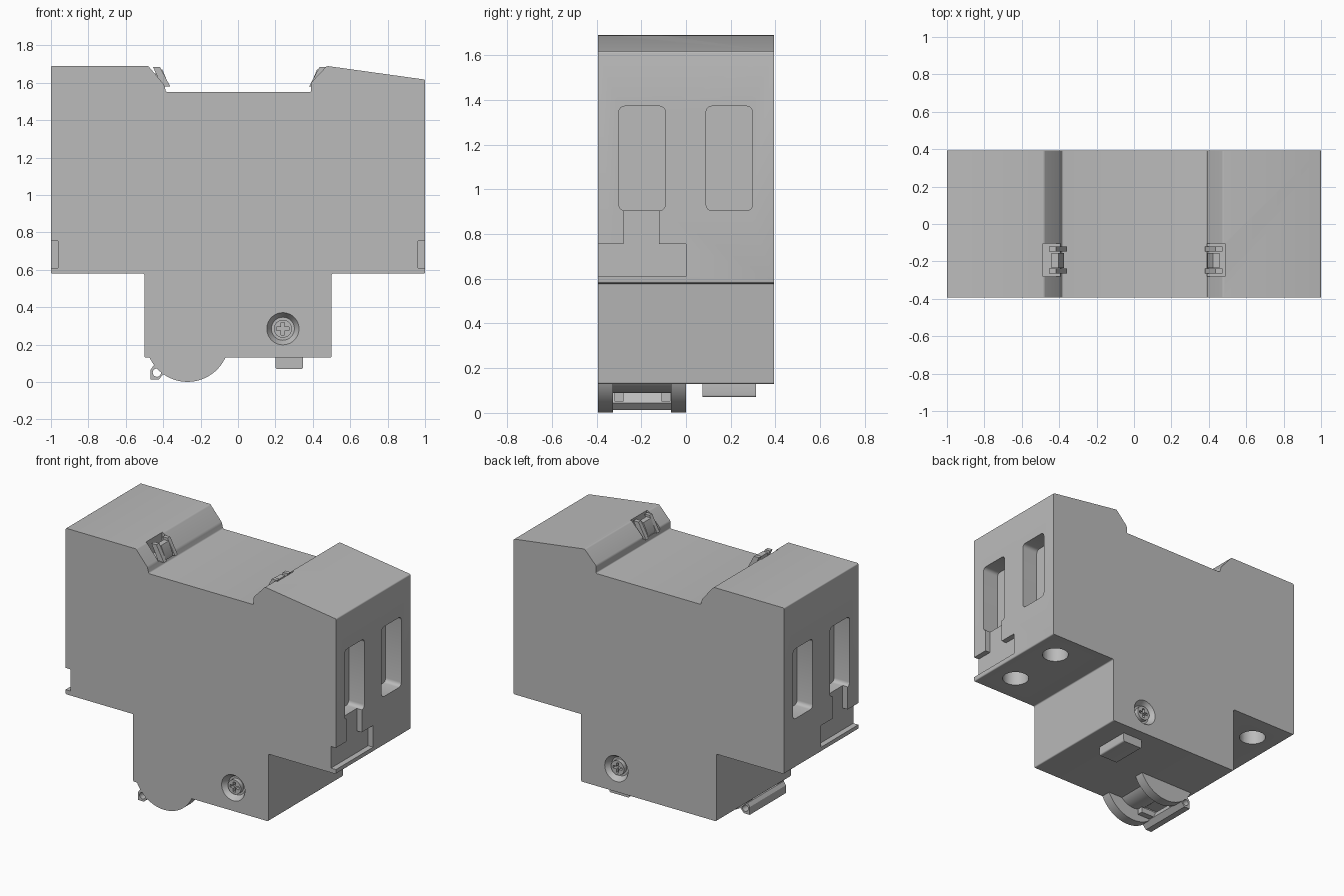
import bpy
import bmesh
from math import sin, cos, pi, sqrt, radians
from mathutils import Vector

if "Cube" in bpy.data.objects:
    bpy.data.objects.remove(bpy.data.objects["Cube"])

grey = bpy.data.materials.new("housing grey")
grey.use_nodes = True
grey.diffuse_color = (0.5, 0.5, 0.5, 1)
grey.node_tree.nodes["Principled BSDF"].inputs["Base Color"].default_value = (0.5, 0.5, 0.5, 1)

HALF = 0.393  # half the depth of the housing
AXES = {
    "x": lambda u, v, w: Vector((w, u, v)),
    "y": lambda u, v, w: Vector((u, w, v)),
    "z": lambda u, v, w: Vector((u, v, w)),
}


def prism(name, points, start, end, axis="y", round_edges=0.0, end_scale=1.0):
    """Extrude a profile along an axis, optionally rounding the long edges or tapering."""
    place = AXES[axis]
    bm = bmesh.new()
    cu = sum(p[0] for p in points) / len(points)
    cv = sum(p[1] for p in points) / len(points)
    a = [bm.verts.new(place(u, v, start)) for u, v in points]
    b = [bm.verts.new(place(cu + (u - cu) * end_scale, cv + (v - cv) * end_scale, end))
         for u, v in points]
    n = len(points)
    bm.faces.new(a)
    bm.faces.new(b)
    for i in range(n):
        j = (i + 1) % n
        bm.faces.new((a[i], a[j], b[j], b[i]))
    bmesh.ops.recalc_face_normals(bm, faces=bm.faces[:])
    if round_edges:
        long_edges = [bm.edges.get((a[i], b[i])) for i in range(n)]
        bmesh.ops.bevel(bm, geom=long_edges, offset=round_edges, segments=4,
                        profile=0.5, affect="EDGES")
    mesh = bpy.data.meshes.new(name)
    bm.to_mesh(mesh)
    bm.free()
    mesh.materials.append(grey)
    obj = bpy.data.objects.new(name, mesh)
    bpy.context.collection.objects.link(obj)
    return obj


def rect(u0, u1, v0, v1):
    return [(u0, v0), (u1, v0), (u1, v1), (u0, v1)]


def circle(u, v, r, n=40):
    return [(u + r * cos(2 * pi * i / n), v + r * sin(2 * pi * i / n)) for i in range(n)]


def cut(target, cutters):
    for cutter in cutters:
        cutter.hide_render = True
        mod = target.modifiers.new("cut", "BOOLEAN")
        mod.operation = "DIFFERENCE"
        mod.solver = "EXACT"
        mod.object = cutter
        bpy.context.view_layer.objects.active = target
        bpy.ops.object.modifier_apply(modifier=mod.name)
        bpy.data.objects.remove(cutter)


# Housing
half_left = [(-0.5, 0.13), (-0.5, 0.58), (-1, 0.58), (-1, 1.69), (-0.48, 1.69),
             (-0.395, 1.59), (-0.385, 1.55)]
half_right = [(0.39, 1.55), (0.39, 1.6), (0.475, 1.69), (1, 1.617), (1, 0.58),
              (0.5, 0.58), (0.5, 0.13)]
housing = prism("housing", half_left + half_right, -HALF, HALF, round_edges=0.008)

cutters = []
for s in (-1, 1):
    # End windows, with the label slot below the front one
    for y0 in (-0.3, 0.09):
        cutters.append(prism("window_cutter", rect(y0, y0 + 0.207, 0.905, 1.372),
                             s * 0.885, s * 1.1, "x", 0.025))
    slot = [(-0.5, 0.61), (0, 0.61), (0, 0.755), (-0.12, 0.755), (-0.12, 0.95),
            (-0.28, 0.95), (-0.28, 0.755), (-0.5, 0.755)]
    cutters.append(prism("slot_cutter", slot, s * 0.963, s * 1.1, "x"))
    # Cable holes under the overhangs
    for y in (-0.197, 0.197):
        cutters.append(prism("hole_cutter", circle(s * 0.82, y, 0.083), 0.5, 0.8, "z"))
    # Clip pockets in the sloped shoulders
    x0, x1 = sorted((s * 0.36, s * 0.487))
    cutters.append(prism("pocket_cutter", rect(x0, x1, 1.585, 1.8), -0.28, -0.105))
    # Screw recesses, tapering inwards
    cutters.append(prism("recess_cutter", circle(0.24, 0.285, 0.088), s * (HALF + 0.003),
                         s * (HALF - 0.04), end_scale=0.7))
cut(housing, cutters)

# Screws with a crossed drive
for s, side in ((-1, "front"), (1, "back")):
    screw = prism(side + "_screw", circle(0.24, 0.285, 0.048, 32), s * (HALF - 0.06),
                  s * (HALF - 0.012))
    drives = []
    for w, h in ((0.033, 0.009), (0.009, 0.033)):
        drives.append(prism("drive_cutter", rect(0.24 - w, 0.24 + w, 0.285 - h, 0.285 + h),
                            s * (HALF - 0.035), s * (HALF + 0.05)))
    cut(screw, drives)

# Shoulder clips: two cheeks and a lever in each pocket
for s, side, shift in ((-1, "right", 0.0), (1, "left", 0.018)):
    cheek = [(0.455, 1.685), (0.418, 1.685), (0.362, 1.58), (0.405, 1.58)]
    lever = [(0.44, 1.672), (0.405, 1.672), (0.375, 1.6), (0.375, 1.58), (0.44, 1.58)]
    for i, y in enumerate((-0.265, -0.148)):
        prism(f"{side}_clip_cheek_{i + 1}", [(s * (x + shift), z) for x, z in cheek], y, y + 0.028)
    prism(side + "_clip_lever", [(s * (x + shift), z) for x, z in lever], -0.235, -0.155)

# Rounded rail foot: two side discs joined by a drum
WX, WZ, WR = -0.27, 0.224, 0.223


def segment(r, top, n=32):
    half = sqrt(r * r - (top - WZ) ** 2)
    xs = [-half * cos(pi * i / n) for i in range(n + 1)]
    return [(WX + x, WZ - sqrt(max(r * r - x * x, 0))) for x in xs]


for name, y0, y1 in (("front", -HALF, -0.327), ("rear", -0.066, 0.0)):
    prism(name + "_foot_disc", segment(WR, 0.139), y0, y1)
prism("foot_drum", segment(0.135, 0.15), -0.33, -0.06)

# Release bar with a bore along its length
bar = prism("release_bar", [(-0.468, 0.013), (-0.425, 0.013), (-0.395, 0.045),
                            (-0.415, 0.088), (-0.452, 0.088), (-0.468, 0.065)],
            -HALF + 0.005, -0.005)
cut(bar, [prism("bore_cutter", circle(-0.434, 0.05, 0.022, 24), -0.5, 0.1)])
# Arms that tie the bar to the foot
for i, y in enumerate((-0.32, -0.11)):
    prism(f"release_arm_{i + 1}", rect(-0.412, -0.3, 0.05, 0.088), y, y + 0.04)

# Small block foot
prism("block_foot", rect(0.2, 0.348, 0.07, 0.16), 0.073, 0.313, round_edges=0.01)

# Smooth the round surfaces and keep the edges crisp
for obj in list(bpy.context.scene.objects):
    if obj.type == "MESH":
        bpy.ops.object.select_all(action="DESELECT")
        obj.select_set(True)
        bpy.context.view_layer.objects.active = obj
        bpy.ops.object.shade_smooth_by_angle(angle=radians(30))
